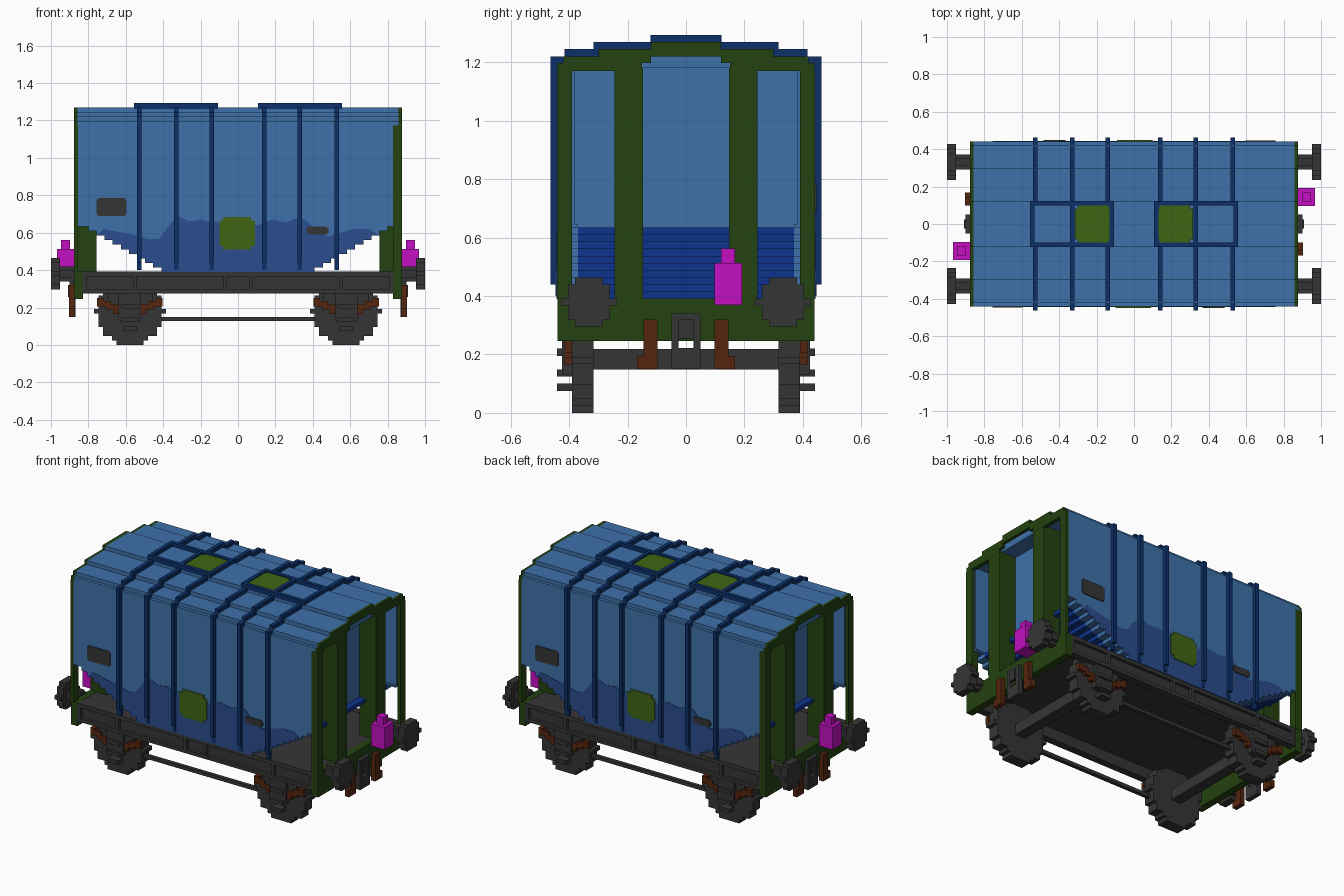
import bpy, bmesh, math

if "Cube" in bpy.data.objects:
    bpy.data.objects.remove(bpy.data.objects["Cube"], do_unlink=True)


def material(name, rgb):
    lin = [((c / 255 + 0.055) / 1.055) ** 2.4 if c > 10 else c / 255 / 12.92 for c in rgb]
    m = bpy.data.materials.new(name)
    m.use_nodes = True
    m.diffuse_color = (*lin, 1)
    bsdf = next(n for n in m.node_tree.nodes if n.type == 'BSDF_PRINCIPLED')
    bsdf.inputs["Base Color"].default_value = (*lin, 1)
    bsdf.inputs["Roughness"].default_value = 0.9
    return m


BLUE = material("body blue", (62, 113, 170))
NAVY = material("rib navy", (12, 48, 106))
ROYAL = material("hopper royal blue", (14, 52, 142))
DIRT = material("weathered blue", (43, 77, 142))
GREEN = material("frame dark green", (36, 66, 16))
LIME = material("hatch green", (63, 101, 18))
GREY = material("iron grey", (53, 53, 53))
PINK = material("lamp magenta", (194, 16, 194))
BROWN = material("rust brown", (86, 37, 14))

# Copies of a part as x/y sign pairs
ONE = [(1, 1)]
ROT = [(1, 1), (-1, -1)]
MX = [(1, 1), (-1, 1)]
MY = [(1, 1), (1, -1)]
QUAD = MX + [(1, -1), (-1, -1)]


def prism(name, poly, axis, a, b, mat, copies=ONE):
    """Extrude a 2D outline along an axis (outline is the other two axes in order)."""
    bm = bmesh.new()
    for sx, sy in copies:
        rings = []
        for t in (a, b):
            ring = []
            for u, v in poly:
                x, y, z = {'x': (t, u, v), 'y': (u, t, v), 'z': (u, v, t)}[axis]
                ring.append(bm.verts.new((x * sx, y * sy, z)))
            rings.append(ring)
        bm.faces.new(rings[0])
        bm.faces.new(rings[1][::-1])
        n = len(poly)
        for i in range(n):
            j = (i + 1) % n
            bm.faces.new((rings[0][i], rings[1][i], rings[1][j], rings[0][j]))
    bmesh.ops.recalc_face_normals(bm, faces=bm.faces)
    mesh = bpy.data.meshes.new(name)
    bm.to_mesh(mesh)
    bm.free()
    mesh.materials.append(mat)
    ob = bpy.data.objects.new(name, mesh)
    bpy.context.collection.objects.link(ob)
    return ob


def box(name, x, y, z, mat, copies=ONE):
    return prism(name, [(x[0], y[0]), (x[1], y[0]), (x[1], y[1]), (x[0], y[1])], 'z', z[0], z[1], mat, copies)


def mirrored(half):
    return half + [(-u, v) for u, v in half[::-1]]


def stepped_disc(cx, cz, r, rows):
    """Blocky circle outline made of equal rows."""
    h = 2 * r / rows
    half = []
    for i in range(rows):
        mid = -r + (i + 0.5) * h
        w = max(h, round(math.sqrt(r * r - mid * mid) / h) * h)
        half += [(w, -r + i * h), (w, -r + (i + 1) * h)]
    return [(cx + u, cz + v) for u, v in mirrored(half)]


def notched(x0, x1, z0, z1, c):
    """Rectangle with small square corner notches."""
    return [(x0 + c, z0), (x1 - c, z0), (x1 - c, z0 + c), (x1, z0 + c), (x1, z1 - c), (x1 - c, z1 - c),
            (x1 - c, z1), (x0 + c, z1), (x0 + c, z1 - c), (x0, z1 - c), (x0, z0 + c), (x0 + c, z0 + c)]


# Body shell: stepped roof and side walls
roof = [(.44, 1.197), (.42, 1.197), (.42, 1.22), (.30, 1.22), (.30, 1.245), (.12, 1.245), (.12, 1.27)]
shell = [(.38, 1.18), (.38, .634), (.44, .634)] + roof
prism("body_shell", mirrored(shell), 'x', -.858, .858, BLUE)
box("body_core", (-.757, .757), (-.381, .381), (.62, 1.181), BLUE)

# Stepped hopper bottom and side skirts
N, DZ = 10, .0245
steps = []
for i in range(N):
    x = .80 - i * (.80 - .41) / (N - 1)
    z = .634 - i * DZ
    steps += [(x, z), (x, z - DZ)]
steps = steps[::-1]
prism("hopper_slope", mirrored([(x, z) for x, z in steps]), 'y', -.37, .37, ROYAL)
skirt = steps + [(.858, .634), (.858, .645)]
prism("side_skirt", mirrored(skirt), 'y', -.44, -.37, BLUE, MY)

# Weathered band with an uneven top edge on each side
top_edge = [(.70, .62), (.62, .62), (.55, .60), (.48, .58), (.42, .61), (.36, .67), (.32, .68), (.26, .655),
            (.18, .67), (.10, .64), (-.06, .66), (-.14, .655), (-.20, .67), (-.26, .66), (-.31, .685),
            (-.36, .65), (-.42, .57), (-.47, .565), (-.54, .585), (-.62, .60), (-.72, .62)]
low = [(x, z) for x, z in steps if z < .605]
band = [(-x, z) for x, z in low[::-1]] + low + top_edge
prism("weathered_band", band, 'y', -.443, -.439, DIRT, ROT)

# Side plates
prism("side_hatch", notched(-.10, .09, .51, .685, .02), 'y', -.448, -.439, LIME, ROT)
prism("data_panel", notched(-.757, -.595, .69, .785, .008), 'y', -.446, -.439, GREY, ROT)
prism("small_panel", notched(.365, .485, .59, .632, .008), 'y', -.448, -.439, GREY, ROT)

# Ribs wrapping sides and roof
rib = [(.463, .44), (.463, 1.22), (.415, 1.22), (.415, 1.245), (.316, 1.245), (.316, 1.27), (.12, 1.27),
       (.11, 1.27), (.11, 1.23), (.29, 1.23), (.29, 1.21), (.41, 1.21), (.41, 1.18), (.43, 1.18), (.43, .44)]
for i, x in enumerate((.14, .33, .527)):
    prism(f"rib_{i + 1}", rib, 'x', x - .012, x + .012, NAVY, QUAD)
    box(f"rib_foot_{i + 1}", (x - .012, x + .012), (.43, .447), (.40, .45), NAVY, QUAD)

# Roof hatch frames and lids
TOP = (1.262, 1.293)
box("hatch_frame_long", (.108, .556), (.098, .122), TOP, NAVY, QUAD)
for i, x in enumerate((.108, .318, .533)):
    box(f"hatch_frame_cross_{i + 1}", (x, x + .023), (-.1, .1), TOP, NAVY, MX)
prism("roof_hatch_lid", notched(.122, .315, -.098, .098, .015), 'z', 1.262, 1.285, LIME, MX)

# End frames
header = [(.12, 1.22), (.12, 1.197), (.15, 1.197), (.15, 1.17), (.44, 1.17)] + roof
prism("end_header", mirrored(header), 'x', .85, .876, GREEN, MX)
box("end_sill", (.83, .876), (-.44, .44), (.246, .392), GREEN, MX)
box("corner_post_thin", (.856, .876), (.39, .441), (.39, 1.172), GREEN, ROT)
box("corner_post_thick", (.83, .876), (-.442, -.39), (.39, 1.172), GREEN, ROT)
box("middle_post", (.757, .875), (.147, .244), (.385, 1.18), GREEN, QUAD)

# Chassis
box("floor", (-.84, .84), (-.415, .415), (.345, .39), GREY)
box("solebar_web", (-.835, .835), (.39, .418), (.282, .385), GREY, MY)
box("solebar_top_flange", (-.835, .835), (.39, .437), (.367, .392), GREY, MY)
box("solebar_bottom_flange", (-.835, .835), (.39, .437), (.276, .298), GREY, MY)
for i, x in enumerate((.07, .55, .82)):
    box(f"solebar_stiffener_{i + 1}", (x - .011, x + .011), (.40, .437), (.28, .38), GREY, QUAD)

# Wheels, axles, axle boxes and springs
WX, WR = .578, .18
prism("wheel", stepped_disc(WX, WR, WR, 15), 'y', .316, .39, GREY, QUAD)
box("axle", (WX - .035, WX + .035), (-.33, .33), (.148, .218), GREY, MX)
box("axle_guard", (WX - .12, WX + .12), (.385, .405), (.19, .29), GREY, QUAD)
box("axle_box", (WX - .06, WX + .06), (.385, .425), (.13, .285), GREY, QUAD)
box("axle_box_cover", (WX - .045, WX + .045), (.385, .441), (.195, .22), GREY, QUAD)
box("axle_box_lip", (WX - .045, WX + .045), (.385, .441), (.125, .148), GREY, QUAD)
box("axle_box_foot", (WX - .035, WX + .035), (.385, .441), (.075, .1), GREY, QUAD)
half_spring = [(.03, .165), (.09, .165), (.09, .19), (.13, .19), (.13, .205), (.175, .205), (.175, .25),
               (.14, .25), (.14, .235), (.10, .235), (.10, .215), (.03, .215)]
for s, n in ((1, "outer"), (-1, "inner")):
    prism(f"leaf_spring_{n}", [(WX + s * u, v) for u, v in half_spring], 'y', .39, .415, BROWN, QUAD)
box("brake_rod", (-.44, .44), (.345, .368), (.127, .149), GREY, MY)

# Buffers
prism("buffer_shaft", stepped_disc(.332, .38, .04, 4), 'x', .87, .96, GREY, QUAD)
prism("buffer_head", stepped_disc(.332, .38, .084, 7), 'x', .953, 1.0, GREY, QUAD)

# Coupling with an open slot
for y in (-.0375, .0375):
    box("coupling_side", (.87, .90), (y - .0125, y + .0125), (.15, .34), GREY, MX)
box("coupling_top", (.87, .90), (-.026, .026), (.268, .34), GREY, MX)
box("coupling_bottom", (.87, .90), (-.026, .026), (.15, .222), GREY, MX)
box("coupling_pin", (.895, .908), (-.025, .025), (.255, .32), GREY, MX)

# Hoses
box("hose", (.874, .904), (.098, .145), (.15, .32), BROWN, QUAD)
box("hose_foot", (.874, .904), (.098, .168), (.15, .195), BROWN, QUAD)

# Tail lamps
box("lamp_body", (.874, .968), (.097, .192), (.37, .513), PINK, ROT)
box("lamp_knob", (.898, .946), (.12, .168), (.51, .562), PINK, ROT)
